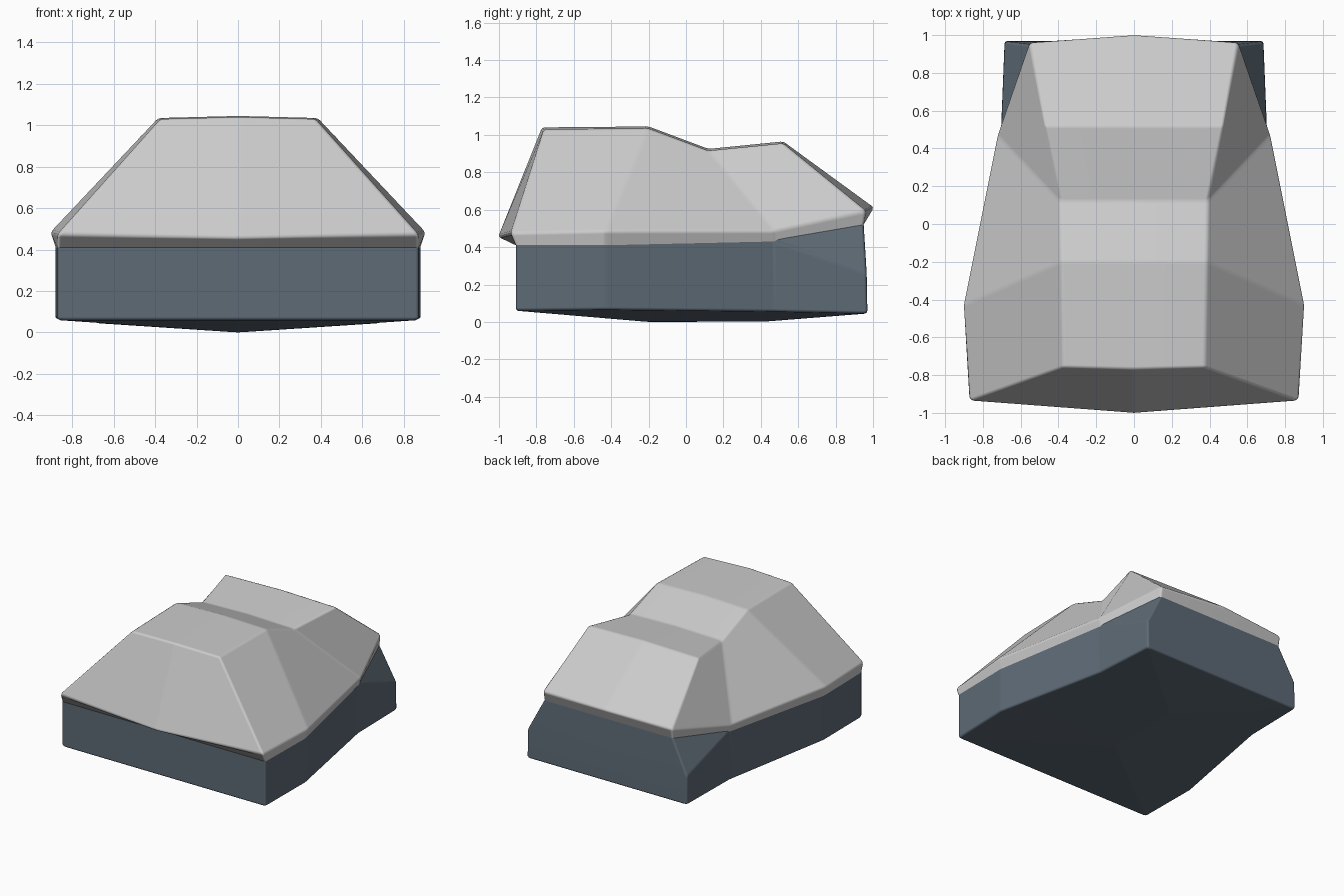
import bpy, bmesh

if "Cube" in bpy.data.objects:
    bpy.data.objects.remove(bpy.data.objects["Cube"])


def build(name, rings):
    """Skin successive half-outlines (low to high), then mirror and soften edges."""
    bm, cache = bmesh.new(), {}

    def vert(p):
        if p not in cache:
            cache[p] = bm.verts.new(p)
        return cache[p]

    for a, b in zip(rings, rings[1:]):
        for i in range(len(a) - 1):
            pts = list(dict.fromkeys([a[i], a[i + 1], b[i + 1], b[i]]))
            if len(pts) > 2:
                bm.faces.new([vert(p) for p in pts]).smooth = True
    mesh = bpy.data.meshes.new(name)
    bm.to_mesh(mesh)
    bm.free()
    obj = bpy.data.objects.new(name, mesh)
    bpy.context.collection.objects.link(obj)
    mirror = obj.modifiers.new("Mirror", 'MIRROR')
    mirror.use_clip = True
    bevel = obj.modifiers.new("Bevel", 'BEVEL')
    bevel.width = 0.015
    bevel.segments = 2
    bevel.limit_method = 'ANGLE'
    bevel.angle_limit = 0.08
    bevel.harden_normals = True
    return obj


# Seam shared by the shell and the base, front centre to back centre
seam = [(0, -.91, .41), (.872, -.91, .41), (.88, -.43, .41),
        (.705, .47, .43), (.55, .95, .52), (0, .95, .52)]

# Upper shell: flared rim, sloped sides, stepped roof
rim = [(0, -1.005, .455), (.87, -.937, .475), (.905, -.43, .485),
       (.725, .47, .487), (.552, .963, .593), (0, 1.005, .612)]
ridge = [(.375, -.76, 1.03), (.385, -.2, 1.035), (.39, .12, .915), (.475, .52, .955)]
crown = [(0, y - (.01 if y < -.5 else 0), z + .01) for x, y, z in ridge]
roof_edge = [crown[0]] + ridge + [crown[-1]]
roof_centre = [crown[0]] + crown + [crown[-1]]
build("upper_shell", [seam, rim, roof_edge, roof_centre])

# Lower base: shallow keel, upright walls, rear corners cut in towards the seam
keel = [(0, -.2, 0)] * 3 + [(0, .4, 0)] * 3
foot = [(0, -.91, .06), (.872, -.91, .06), (.882, -.43, .065),
        (.705, .47, .055), (.685, .97, .045), (0, .97, .045)]
kink = seam[:4] + [(.685, .966, .26), (0, .966, .26)]
base = build("lower_base", [keel, foot, kink, seam])

mat = bpy.data.materials.new("slate_blue")
mat.diffuse_color = (0.11, 0.145, 0.18, 1)
mat.use_nodes = True
mat.node_tree.nodes["Principled BSDF"].inputs["Base Color"].default_value = mat.diffuse_color
base.data.materials.append(mat)
